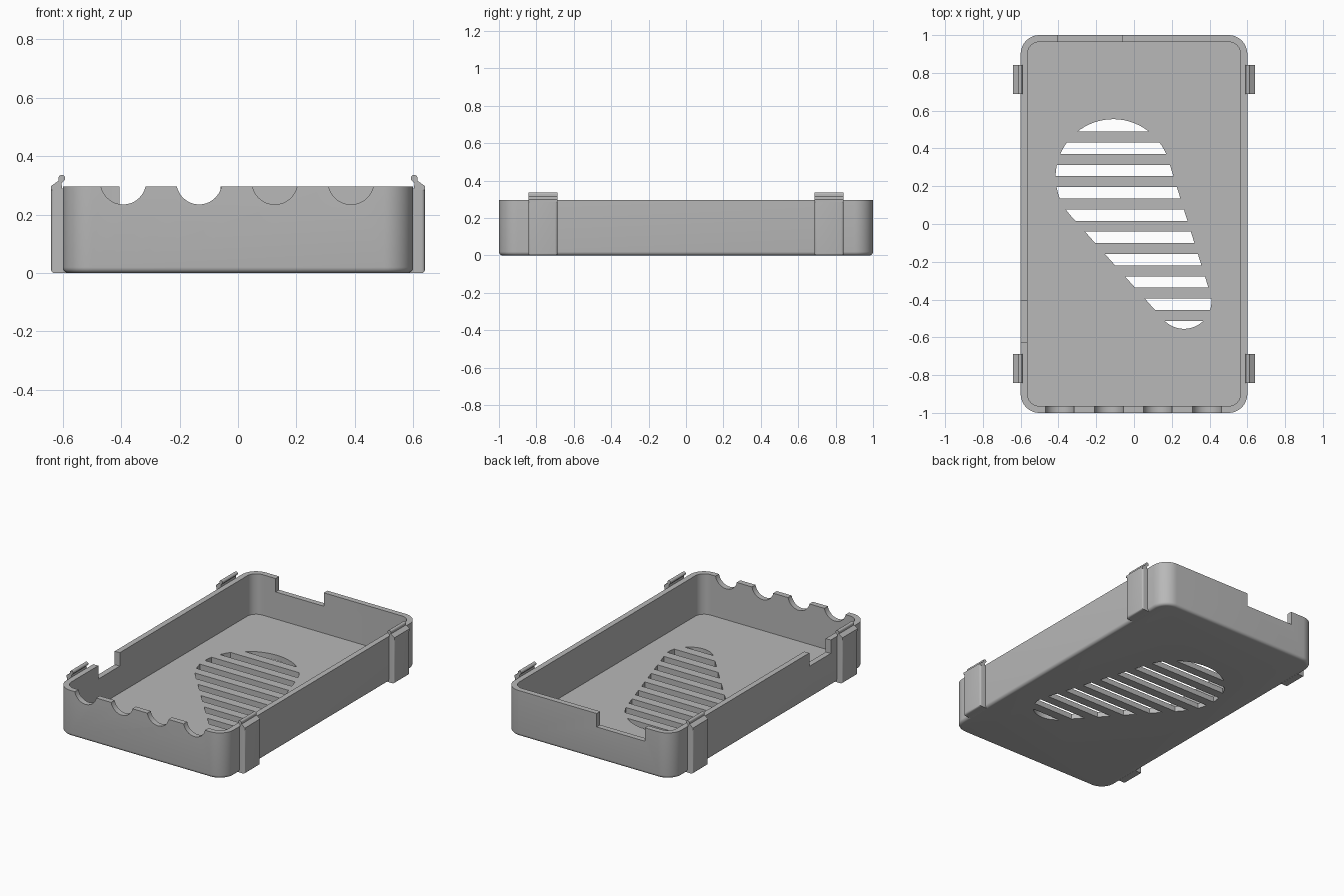
import bpy, bmesh
from math import sin, cos, pi, radians, atan2, acos, hypot
from mathutils import Vector

cube = bpy.data.objects.get("Cube")
if cube:
    bpy.data.objects.remove(cube, do_unlink=True)

grey = bpy.data.materials.new("light grey plastic")
grey.use_nodes = True
colour = (0.48, 0.48, 0.48, 1)
grey.diffuse_color = colour
grey.node_tree.nodes["Principled BSDF"].inputs["Base Color"].default_value = colour

HEIGHT, FLOOR, WALL = 0.297, 0.035, 0.036


def finish(bm, name):
    bmesh.ops.recalc_face_normals(bm, faces=bm.faces)
    mesh = bpy.data.meshes.new(name)
    bm.to_mesh(mesh)
    bm.free()
    mesh.materials.append(grey)
    ob = bpy.data.objects.new(name, mesh)
    bpy.context.collection.objects.link(ob)
    return ob


def activate(ob):
    bpy.ops.object.select_all(action="DESELECT")
    ob.select_set(True)
    bpy.context.view_layer.objects.active = ob


def extrude(bm, face, offset):
    made = bmesh.ops.extrude_face_region(bm, geom=[face])["geom"]
    verts = [v for v in made if isinstance(v, bmesh.types.BMVert)]
    bmesh.ops.translate(bm, verts=verts, vec=offset)


def prism(bm, points, offset):
    extrude(bm, bm.faces.new([bm.verts.new(p) for p in points]), offset)


def box(bm, lo, hi):
    (x0, y0, z0), (x1, y1, z1) = lo, hi
    prism(bm, [(x0, y0, z0), (x1, y0, z0), (x1, y1, z0), (x0, y1, z0)], (0, 0, z1 - z0))


def rounded_ring(bm, inset, z, steps=12):
    radius = 0.1 - inset
    ring = []
    for corner, (sx, sy) in enumerate(((1, 1), (-1, 1), (-1, -1), (1, -1))):
        for i in range(steps + 1):
            a = pi / 2 * (corner + i / steps)
            ring.append(bm.verts.new((sx * 0.5 + radius * cos(a), sy * 0.9 + radius * sin(a), z)))
    return ring


# Tray shell: rounded bottom edge, outer wall, rim, inner wall and floor
bm = bmesh.new()
fillet = 0.02
levels = [(fillet * (1 - sin(a)), fillet * (1 - cos(a))) for a in (pi / 2 * i / 5 for i in range(6))]
levels += [(0, HEIGHT), (WALL, HEIGHT), (WALL, FLOOR)]
rings = [rounded_ring(bm, *level) for level in levels]
for low, high in zip(rings, rings[1:]):
    for i in range(len(low)):
        j = (i + 1) % len(low)
        bm.faces.new((low[i], low[j], high[j], high[i]))
bm.faces.new(rings[0])
bm.faces.new(rings[-1])
tray = finish(bm, "tray")

# Cable scoops in the front wall, port openings in the back and side walls
bm = bmesh.new()
for x in (-0.393, -0.133, 0.126, 0.387):
    circle = [(x + 0.078 * cos(a), -1.05, 0.313 + 0.078 * sin(a)) for a in (2 * pi * i / 48 for i in range(48))]
    prism(bm, circle, (0, 0.1, 0))
box(bm, (-0.405, 0.94, 0.21), (-0.06, 1.05, 0.4))
box(bm, (-0.65, -0.625, 0.21), (-0.55, -0.405, 0.4))

# Vent slots: a tapered outline around two circles, sliced into strips
big, big_r = Vector((-0.11, 0.25)), 0.305
small, small_r = Vector((0.265, -0.41)), 0.145
axis = small - big
heading = atan2(axis.y, axis.x)
spread = acos((big_r - small_r) / hypot(*axis))


def arc(centre, radius, start, end, steps=40):
    for i in range(steps + 1):
        a = start + (end - start) * i / steps
        yield (centre.x + radius * cos(a), centre.y + radius * sin(a), -0.05)


outline = list(arc(small, small_r, heading - spread, heading + spread))
outline += list(arc(big, big_r, heading + spread, heading - spread + 2 * pi))
for i in range(10):
    y0 = 0.49 - 0.1182 * i
    y1 = y0 + (0.1 if i == 0 else 0.06)
    strip = bmesh.new()
    strip.faces.new([strip.verts.new(p) for p in outline])
    for y, side in ((y0, -1), (y1, 1)):
        bmesh.ops.bisect_plane(strip, geom=strip.verts[:] + strip.edges[:] + strip.faces[:],
                               plane_co=(0, y, 0), plane_no=(0, side, 0), clear_outer=True)
    strip.faces.ensure_lookup_table()
    prism(bm, [v.co.copy() for v in strip.faces[0].verts], (0, 0, 0.15))
    strip.free()
cutter = finish(bm, "opening_cutter")
cutter.hide_render = True

activate(tray)
mod = tray.modifiers.new("openings", "BOOLEAN")
mod.operation, mod.solver, mod.object = "DIFFERENCE", "EXACT", cutter
bpy.ops.object.modifier_apply(modifier=mod.name)
bpy.data.objects.remove(cutter, do_unlink=True)
bpy.ops.object.shade_smooth_by_angle(angle=radians(30))


# Snap clips: a plate on the wall with a beaded hook on top
def make_clip(name, side, y):
    bm = bmesh.new()
    y0, y1 = y - 0.078, y + 0.078
    box(bm, (0.585, y0, 0), (0.64, y1, 0.285))
    outer = [e for e in bm.edges if all(v.co.x > 0.63 for v in e.verts)
             and min(v.co.z for v in e.verts) < 0.1]
    bmesh.ops.bevel(bm, geom=outer, offset=0.012, segments=4, profile=0.5, affect="EDGES")
    profile = [(0.585, 0.285), (0.64, 0.285), (0.64, 0.298), (0.615, 0.316)]
    for i in range(15):
        a = radians(-20 + 260 * i / 14)
        profile.append((0.603 + 0.0115 * cos(a), 0.325 + 0.0115 * sin(a)))
    profile += [(0.605, 0.308), (0.602, 0.29), (0.585, 0.29)]
    prism(bm, [(x, y0, z) for x, z in profile], (0, y1 - y0, 0))
    for v in bm.verts:
        v.co.x *= side
    activate(finish(bm, name))
    bpy.ops.object.shade_smooth_by_angle(angle=radians(30))


for side, side_name in ((1, "left"), (-1, "right")):
    for y, end_name in ((-0.765, "front"), (0.765, "back")):
        make_clip(f"{end_name}_{side_name}_clip", side, y)
